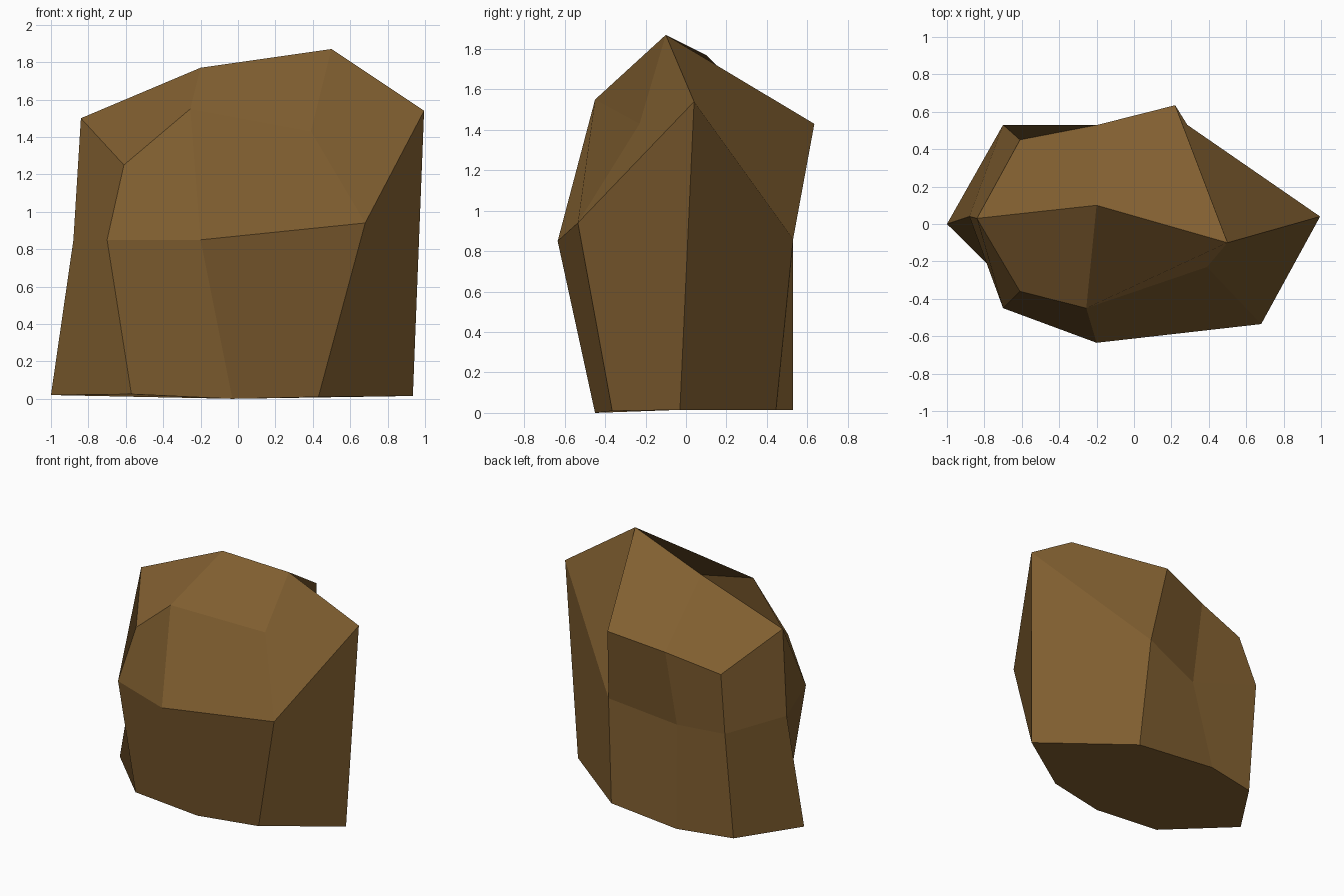
import bpy, bmesh

if "Cube" in bpy.data.objects:
    bpy.data.objects.remove(bpy.data.objects["Cube"])

# Three rough eight-sided rings, counter-clockwise from the left side
base = [(-1, 0, .02), (-.57, -.425, .025), (-.03, -.45, 0), (.43, -.365, .01),
        (.935, -.03, .015), (.32, .445, .015), (-.29, .53, .015), (-.71, .44, .02)]
waist = [(-.88, .04, .85), (-.7, -.45, .85), (-.2, -.635, .85), (.68, -.535, .94),
         (.995, .04, 1.54), (.285, .53, .86), (-.21, .41, .745), (-.7, .53, .85)]
crown = [(-.84, .03, 1.5), (-.61, -.36, 1.25), (-.255, -.45, 1.55), (.39, -.23, 1.43),
         (.5, -.1, 1.87), (.22, .635, 1.43), (-.195, .53, 1.34), (-.61, .45, 1.25)]

bm = bmesh.new()
B, M, U = [[bm.verts.new(p) for p in ring] for ring in (base, waist, crown)]
ridge = bm.verts.new((-.2, .1, 1.77))

# Underside and the two bands of wall facets
bm.faces.new(B[::-1])
for low, high in ((B, M), (M, U)):
    for i in range(8):
        j = (i + 1) % 8
        bm.faces.new((low[j], high[j], high[i], low[i]))

# Four crown facets around the ridge point
for i in range(0, 8, 2):
    bm.faces.new((U[i], U[i + 1], U[(i + 2) % 8], ridge))

# Split bent facets along the rock's own creases (second wall corner to first top corner)
mesh = bpy.data.meshes.new("rock")
bm.to_mesh(mesh)
bm.free()
mat = bpy.data.materials.new("brown stone")
mat.diffuse_color = (.22, .115, .03, 1)
mat.use_nodes = True
mat.node_tree.nodes["Principled BSDF"].inputs["Base Color"].default_value = mat.diffuse_color
mesh.materials.append(mat)
bpy.context.collection.objects.link(bpy.data.objects.new("rock", mesh))
